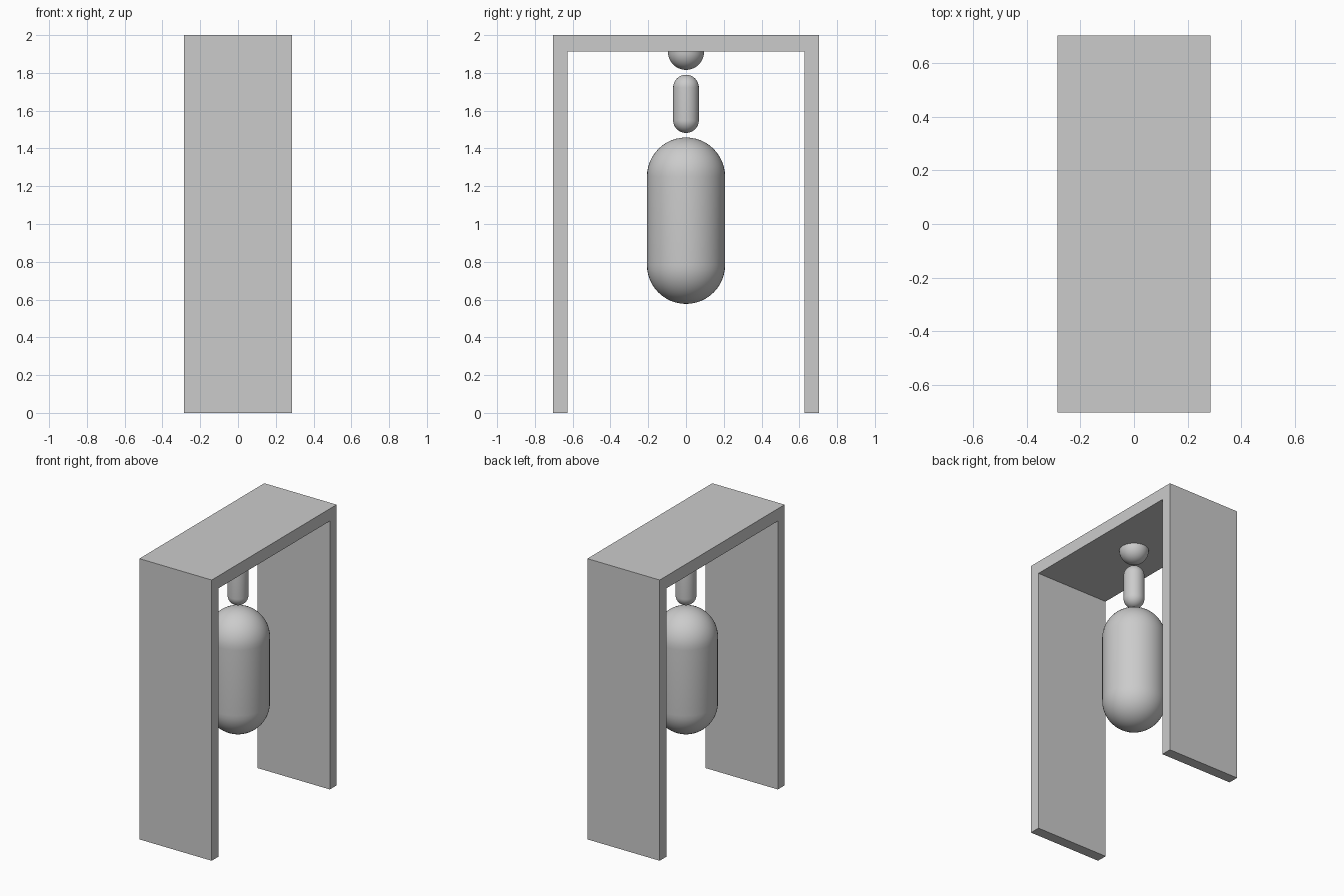
import bpy, bmesh
from math import sin, cos, pi

if "Cube" in bpy.data.objects:
    bpy.data.objects.remove(bpy.data.objects["Cube"])

SIDES, RINGS = 48, 12


def add_mesh(name, bm):
    bmesh.ops.recalc_face_normals(bm, faces=bm.faces)
    mesh = bpy.data.meshes.new(name)
    bm.to_mesh(mesh)
    bm.free()
    obj = bpy.data.objects.new(name, mesh)
    bpy.context.collection.objects.link(obj)
    return obj


def lathe(name, profile):
    """Revolve (radius, z) points about the vertical axis, smooth shaded."""
    bm = bmesh.new()
    verts = [bm.verts.new((r, 0, z)) for r, z in profile]
    edges = [bm.edges.new(pair) for pair in zip(verts, verts[1:])]
    bmesh.ops.spin(bm, geom=verts + edges, cent=(0, 0, 0), axis=(0, 0, 1),
                   angle=2 * pi, steps=SIDES)
    bmesh.ops.remove_doubles(bm, verts=bm.verts, dist=1e-5)
    obj = add_mesh(name, bm)
    bpy.ops.object.select_all(action='DESELECT')
    obj.select_set(True)
    bpy.context.view_layer.objects.active = obj
    bpy.ops.object.shade_smooth_by_angle(angle=pi / 6)
    return obj


def bowl(r, bottom):
    """Quarter circle from the bottom pole out to the rim."""
    arc = [i * pi / 2 / RINGS for i in range(RINGS + 1)]
    return [(r * sin(a), bottom + r - r * cos(a)) for a in arc]


def capsule(name, r, bottom, top):
    lower = bowl(r, bottom)
    upper = [(x, bottom + top - z) for x, z in reversed(lower)]
    return lathe(name, lower + upper)


# Upside-down U frame: two side panels and a top slab in one piece
W, D, H = 0.285, 0.703, 2.0
IN_Y, IN_Z = 0.627, 1.912
half = [(D, H), (D, 0), (IN_Y, 0), (IN_Y, IN_Z)]
outline = half + [(-y, z) for y, z in reversed(half)]
bm = bmesh.new()
face = bm.faces.new([bm.verts.new((-W, y, z)) for y, z in outline])
new = bmesh.ops.extrude_face_region(bm, geom=[face])['geom']
bmesh.ops.translate(bm, vec=(2 * W, 0, 0),
                    verts=[v for v in new if isinstance(v, bmesh.types.BMVert)])
add_mesh("frame", bm)

# Half-round ceiling mount, closed against the slab
lathe("ceiling_mount", bowl(0.096, IN_Z - 0.096) + [(0, IN_Z)])

# Hanging link and heavy bag
capsule("hanging_link", 0.068, 1.482, 1.79)
capsule("hanging_bag", 0.207, 0.577, 1.458)
